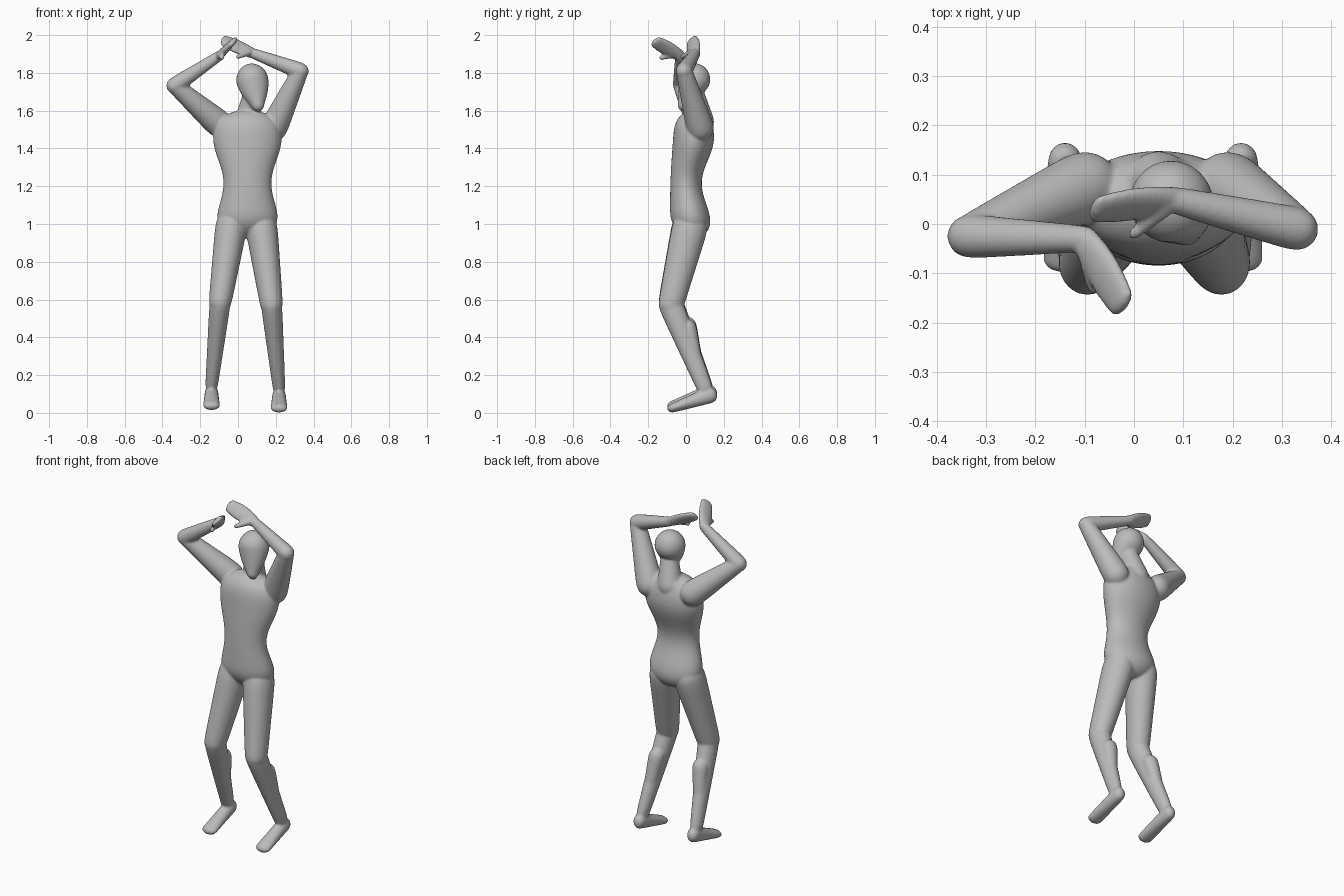
import bpy, bmesh, math
from mathutils import Vector

cube = bpy.data.objects.get("Cube")
if cube:
    bpy.data.objects.remove(cube)

SIDES = 16
MIDDLE = 0.05           # x of the body's centre line
ACROSS = Vector((1, 0, 0))
bm = bmesh.new()


def lerp(ends, t):
    return ends[0] + (ends[1] - ends[0]) * t


def dome(station, neighbour):
    """Stations of a rounded cap that carries on past an end station."""
    centre, width, depth = station
    outward = (centre - neighbour[0]).normalized() * min(width, depth)
    angles = [math.radians(a) for a in (30, 60, 80)]
    return [(centre + outward * math.sin(a), width * math.cos(a), depth * math.cos(a))
            for a in angles]


def loft(stations, side=ACROSS):
    """Skin a closed, round-ended tube over (centre, width, depth) stations."""
    head = dome(stations[0], stations[1])
    tail = dome(stations[-1], stations[-2])
    axis = (stations[-1][0] - stations[0][0]).normalized()
    u = (side - axis * side.dot(axis)).normalized()
    v = axis.cross(u)
    rings = []
    for centre, width, depth in head[::-1] + stations + tail:
        ring = []
        for k in range(SIDES):
            angle = math.tau * k / SIDES
            offset = u * width * math.cos(angle) + v * depth * math.sin(angle)
            ring.append(bm.verts.new(centre + offset * 1.03))
        rings.append(ring)
    for lower, upper in zip(rings, rings[1:]):
        for k in range(SIDES):
            n = (k + 1) % SIDES
            bm.faces.new((lower[k], lower[n], upper[n], upper[k]))
    bm.faces.new(rings[0][::-1])
    bm.faces.new(rings[-1])


def limb(start, end, width, depth=None, swell=0, side=ACROSS):
    """Straight tapered limb; width and depth are (start, end) radii."""
    path = (Vector(start), Vector(end))
    depth = depth or width
    stations = []
    for step in range(5):
        t = step / 4
        bulge = swell * math.sin(math.pi * t)
        stations.append((lerp(path, t), lerp(width, t) + bulge, lerp(depth, t)))
    loft(stations, side)


# torso: hips, waist and chest follow one wave
torso = []
for step in range(9):
    rise = lerp((0.03, 0.5), step / 8)
    wave = math.cos(math.tau * rise / 0.45)
    centre = Vector((MIDDLE, 0.01 + 0.015 * wave + 0.08 * rise ** 2, 1 + rise))
    torso.append((centre, 0.14 + 0.025 * wave + 0.04 * rise, 0.095 + 0.014 * wave))
loft(torso)

# upper back, neck and head
limb((MIDDLE, 0.07, 1.45), (MIDDLE, 0.08, 1.54), (0.15, 0.1), (0.08, 0.06))
limb((MIDDLE, 0.08, 1.54), (0.075, 0.05, 1.68), (0.07, 0.05))
limb((0.105, -0.01, 1.63), (0.075, 0.045, 1.765), (0.035, 0.087), swell=0.01)


def leg(sign, spread, lift):
    def at(out, y, z):
        return (MIDDLE + sign * spread * out, y, z + lift)

    hip, knee, ankle = at(0.085, 0.02, 0.98), at(0.145, -0.08, 0.57), at(0.19, 0.1, 0.13)
    limb(hip, knee, (0.085, 0.06), (0.095, 0.067))                      # thigh
    limb(knee, ankle, (0.056, 0.033), (0.066, 0.042))                   # shin
    limb(at(0.155, 0.01, 0.45), at(0.175, 0.05, 0.28), (0.046, 0.035))  # calf
    limb(at(0.19, 0.13, 0.095), at(0.19, -0.075, 0.025),                # foot
         (0.035, 0.045), (0.044, 0.024))


def arm(shoulder, elbow, wrist, fingers, palm):
    limb(shoulder, elbow, (0.074, 0.043))
    limb(elbow, wrist, (0.045, 0.027))
    limb(wrist, fingers, (0.03, 0.038), (0.023, 0.015), swell=0.012, side=Vector(palm))


def thumb(base, tip):
    limb(base, tip, (0.018, 0.012))


leg(-1, 1, 0.013)
leg(1, 0.88, 0)

# right arm, then left arm
arm((-0.1, 0.075, 1.53), (-0.335, -0.025, 1.733), (-0.1, -0.03, 1.89),
    (-0.025, -0.16, 1.965), (0.6, 0.1, 0.7))
thumb((-0.1, -0.05, 1.9), (-0.083, -0.13, 1.88))
arm((0.19, 0.075, 1.51), (0.33, -0.01, 1.81), (0.075, 0.05, 1.905),
    (-0.075, 0.03, 1.97), (0, 0.6, 0.75))
thumb((0.06, 0.03, 1.91), (0, -0.02, 1.885))

# body: fuse the parts into one smooth skin
bmesh.ops.recalc_face_normals(bm, faces=bm.faces)
mesh = bpy.data.meshes.new("body")
bm.to_mesh(mesh)
bm.free()
body = bpy.data.objects.new("body", mesh)
bpy.context.collection.objects.link(body)

shade = (0.5, 0.5, 0.5, 1)
grey = bpy.data.materials.new("plain grey")
grey.use_nodes = True
grey.diffuse_color = shade
grey.node_tree.nodes["Principled BSDF"].inputs["Base Color"].default_value = shade
mesh.materials.append(grey)

body.modifiers.new("round", "SUBSURF").levels = 2
fuse = body.modifiers.new("fuse", "REMESH")
fuse.mode = "VOXEL"
fuse.voxel_size = 0.007
fuse.use_smooth_shade = True
soften = body.modifiers.new("soften", "SMOOTH")
soften.iterations = 4
